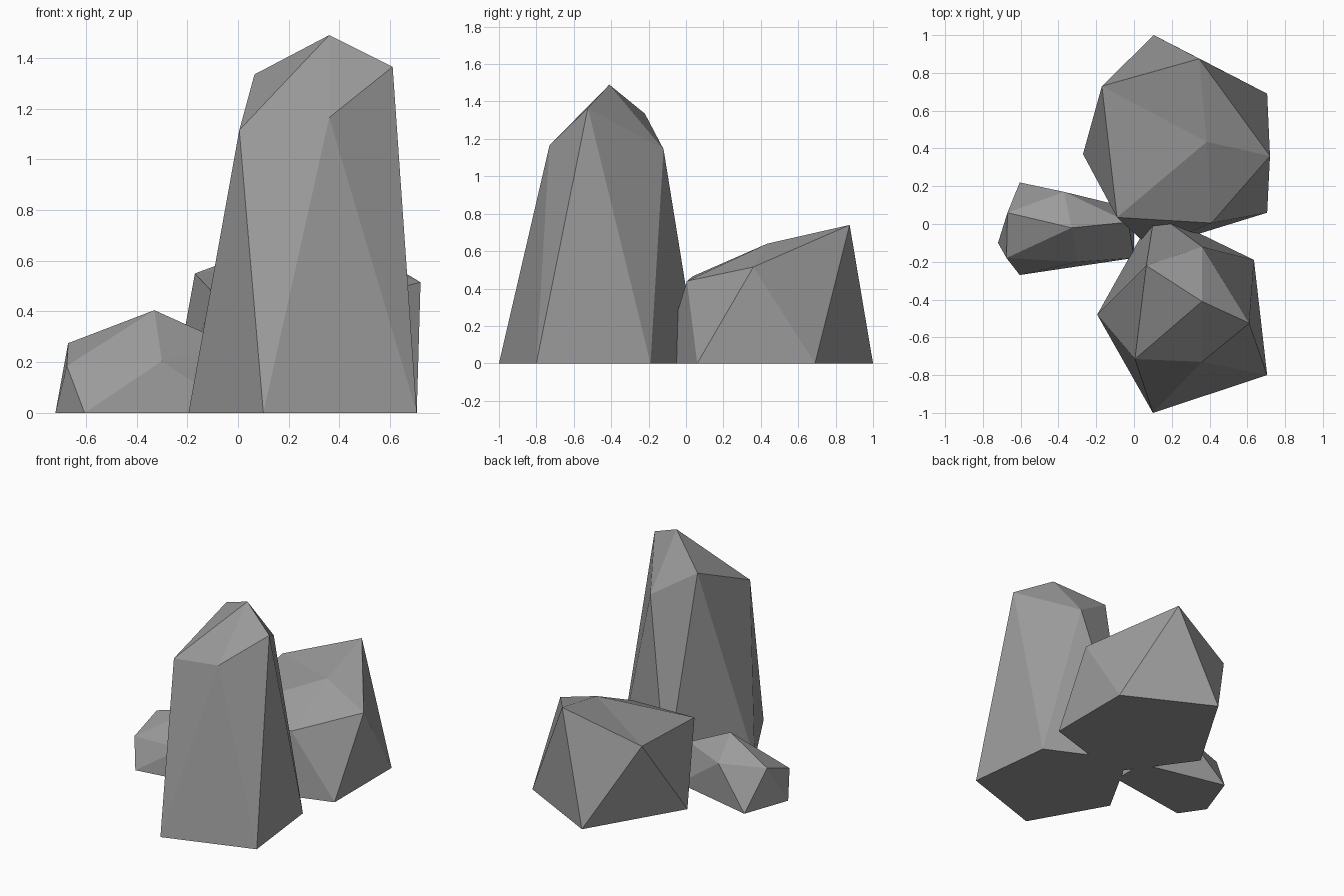
import bpy

# Dark stone colour
stone = bpy.data.materials.new("stone")
stone.diffuse_color = (0.33, 0.33, 0.33, 1)


def rock(name, base, shoulder, peak):
    """Faceted boulder: five-sided base, a staggered shoulder ring and one peak."""
    n = len(base)
    verts = [(x, y, 0) for x, y in base] + shoulder + [peak]
    faces = [tuple(reversed(range(n)))]               # flat underside
    for i in range(n):
        j = (i + 1) % n
        faces += [(i, j, n + i),                      # wall, point up
                  (j, n + j, n + i),                  # wall, point down
                  (n + i, n + j, 2 * n)]              # crown facet
    mesh = bpy.data.meshes.new(name)
    mesh.from_pydata(verts, [], faces)
    mesh.update()
    mesh.materials.append(stone)
    obj = bpy.data.objects.new(name, mesh)
    bpy.context.collection.objects.link(obj)
    return obj


# Tall pillar rock at the front
rock("tall_rock",
     [(0.10, -1.0), (0.705, -0.80), (0.635, -0.19), (0.11, 0.065), (-0.195, -0.48)],
     [(0.36, -0.73, 1.165), (0.61, -0.525, 1.365), (0.36, -0.12, 1.145),
      (0.065, -0.22, 1.335), (0.005, -0.715, 1.115)],
     (0.36, -0.41, 1.49))

# Broad boulder at the back
rock("broad_rock",
     [(0.09, -0.13), (0.705, 0.06), (0.705, 0.69), (0.105, 1.0), (-0.27, 0.37)],
     [(0.41, 0.005, 0.44), (0.72, 0.36, 0.515), (0.345, 0.875, 0.74),
      (-0.17, 0.73, 0.55), (-0.09, 0.035, 0.465)],
     (0.385, 0.435, 0.64))

# Small low stone on the left
rock("small_rock",
     [(-0.605, -0.27), (0.0, -0.18), (0.0, 0.08), (-0.605, 0.22), (-0.72, -0.10)],
     [(-0.30, -0.20, 0.205), (-0.03, 0.01, 0.27), (-0.37, 0.17, 0.27),
      (-0.67, 0.06, 0.275), (-0.675, -0.18, 0.185)],
     (-0.33, -0.02, 0.405))
